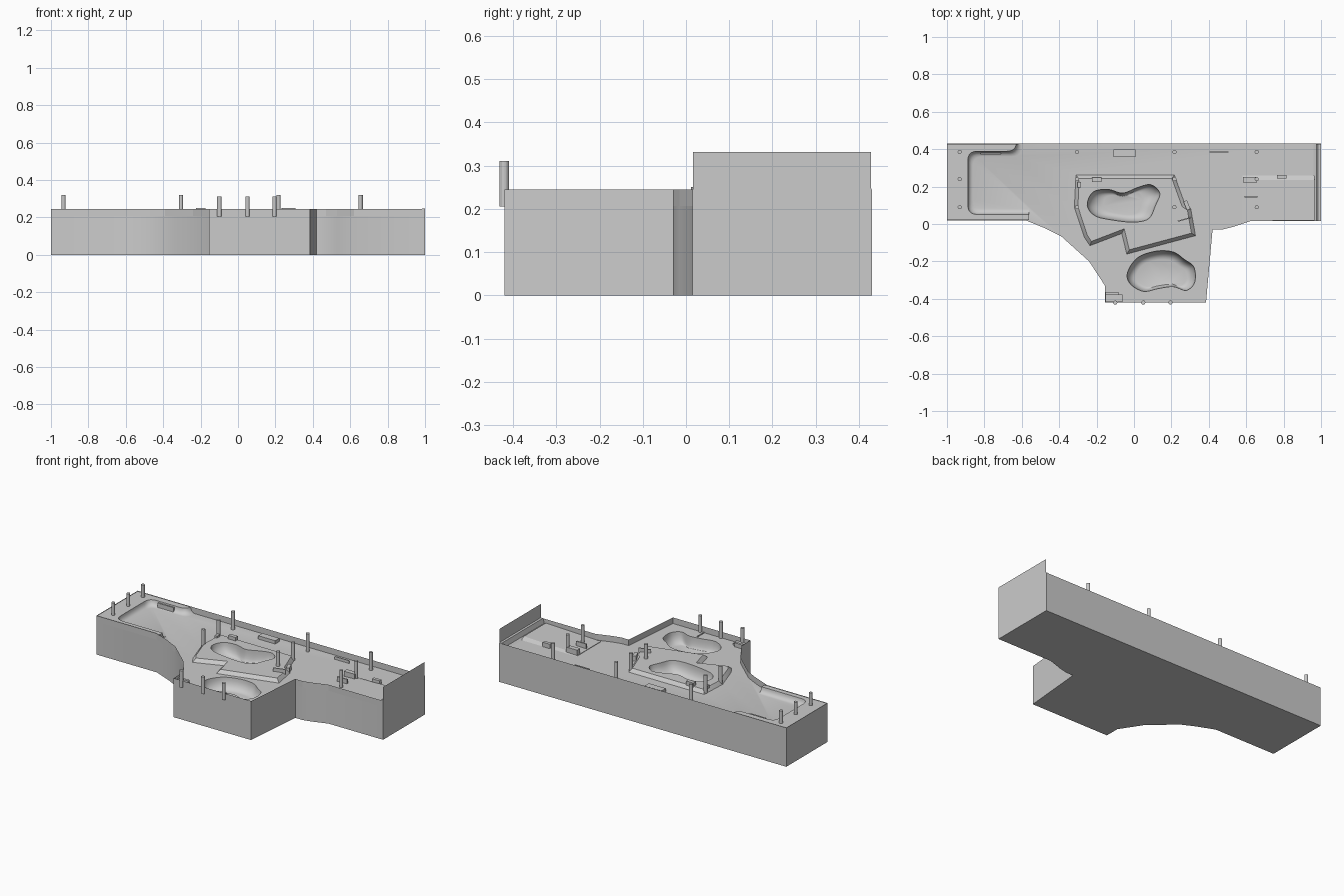
import bpy, bmesh, math
from mathutils import Vector

if "Cube" in bpy.data.objects:
    bpy.data.objects.remove(bpy.data.objects["Cube"])

FLOOR, DECK, RIM = 0.207, 0.228, 0.245


def mesh_object(name, bm):
    bmesh.ops.recalc_face_normals(bm, faces=bm.faces)
    me = bpy.data.meshes.new(name)
    bm.to_mesh(me)
    bm.free()
    ob = bpy.data.objects.new(name, me)
    bpy.context.collection.objects.link(ob)
    return ob


def loft(name, rings, caps=True):
    """Join equal-length outlines, each given as (points, z)."""
    bm = bmesh.new()
    loops = [[bm.verts.new((p[0], p[1], z)) for p in pts] for pts, z in rings]
    n = len(loops[0])
    for a, b in zip(loops, loops[1:]):
        for i in range(n):
            j = (i + 1) % n
            bm.faces.new((a[i], a[j], b[j], b[i]))
    if caps:
        bm.faces.new(loops[0][::-1])
        bm.faces.new(loops[-1])
    return mesh_object(name, bm)


def inset(poly, d):
    """Move every edge of a counter-clockwise outline inward by d."""
    out, n = [], len(poly)
    for i in range(n):
        a, p, b = (Vector(poly[(i + k) % n]) for k in (-1, 0, 1))
        u, v = (p - a).normalized(), (b - p).normalized()
        n1, n2 = Vector((-u.y, u.x)), Vector((-v.y, v.x))
        out.append(p + (n1 + n2) * d / (1 + n1.dot(n2)))
    return out


def rounded(poly, r, steps=5):
    out, n = [], len(poly)
    for i in range(n):
        a, p, b = (Vector(poly[(i + k) % n]) for k in (-1, 0, 1))
        s, e = p + (a - p).normalized() * r, p + (b - p).normalized() * r
        for k in range(steps + 1):
            t = k / steps
            out.append(s * (1 - t) ** 2 + p * 2 * t * (1 - t) + e * t * t)
    return out


def smooth_loop(pts, sub=5):
    """Closed Catmull-Rom curve through the points."""
    out, n = [], len(pts)
    for i in range(n):
        a, b, c, d = (Vector(pts[(i + k) % n]) for k in (-1, 0, 1, 2))
        for k in range(sub):
            t = k / sub
            out.append(0.5 * (2 * b + (c - a) * t + (2 * a - 5 * b + 4 * c - d) * t ** 2
                              + (3 * b - a - 3 * c + d) * t ** 3))
    return out


def boolean(target, tool, operation):
    m = target.modifiers.new("join", 'BOOLEAN')
    m.object, m.operation, m.solver = tool, operation, 'EXACT'
    bpy.context.view_layer.update()
    dg = bpy.context.evaluated_depsgraph_get()
    me = bpy.data.meshes.new_from_object(target.evaluated_get(dg))
    target.modifiers.clear()
    target.data = me
    bpy.data.objects.remove(tool)


def box(name, x, y, z0, z1, lx, ly, angle=0):
    c, s = math.cos(angle), math.sin(angle)
    pts = [(x + c * u * lx / 2 - s * v * ly / 2, y + s * u * lx / 2 + c * v * ly / 2)
           for u, v in ((-1, -1), (1, -1), (1, 1), (-1, 1))]
    return loft(name, [(pts, z0), (pts, z1)])


def bowl_cutter(pts, inner, top, depth):
    """Curved basin: outline shrinks into the inner box (x0, x1, y0, y1)."""
    o = smooth_loop(pts)
    xs, ys = [p.x for p in o], [p.y for p in o]
    x0, x1, y0, y1 = inner
    flat = [Vector((x0 + (p.x - min(xs)) / (max(xs) - min(xs)) * (x1 - x0),
                    y0 + (p.y - min(ys)) / (max(ys) - min(ys)) * (y1 - y0))) for p in o]
    rings = [(o, top + 0.05)]
    for k in range(7):
        a = k / 6 * math.pi / 2
        rings.append(([p.lerp(q, 1 - math.cos(a)) for p, q in zip(o, flat)][:],
                      top - depth * math.sin(a)))
    # reverse the curve so the wall is steep at the rim and flattens at the bottom
    return loft("bowl_cutter", rings)


# Ground block
outline = [(-1, 0.02), (-0.58, 0.02), (-0.47, -0.025), (-0.39, -0.065), (-0.24, -0.20),
           (-0.155, -0.33), (-0.155, -0.42), (0.385, -0.42), (0.42, -0.03), (0.47, -0.03),
           (0.53, -0.015), (0.62, 0.015), (1, 0.015), (1, 0.43), (-1, 0.43)]
park = loft("park_ground", [(outline, 0), (outline, FLOOR)])

# Raised left end with a rounded bank cut into it
left = inset([(-1, 0.02), (-0.56, 0.02), (-0.56, 0.43), (-1, 0.43)], 0.001)
left_deck = loft("left_deck", [(left, 0.19), (left, 0.242)])
pit = [(-0.89, 0.39), (-0.89, 0.05), (-0.48, 0.05), (-0.48, 0.5), (-0.63, 0.5), (-0.63, 0.39)]
rings = [(rounded(pit, 0.05), 0.27)]
for k in range(5):
    a = k / 4 * math.pi / 2
    rings.append((rounded(inset(pit, 0.028 * (1 - math.cos(a)) + 0.001), 0.05),
                  0.243 - (0.243 - FLOOR) * math.sin(a)))
rings.append((rings[-1][0], 0.18))
boolean(left_deck, loft("pit_cutter", rings), 'DIFFERENCE')
boolean(park, left_deck, 'UNION')

# Central deck with sloped sides
deck = [(-0.31, 0.262), (-0.318, 0.09), (-0.265, -0.07), (-0.235, -0.115), (-0.065, -0.05),
        (-0.038, -0.16), (0.328, -0.062), (0.302, 0.085), (0.272, 0.105), (0.215, 0.262)]
boolean(park, loft("deck", [(inset(deck, -0.012), 0.19), (deck, FLOOR + 0.001),
                            (inset(deck, 0.018), DECK)]), 'UNION')

# Two kidney-shaped bowls
upper = [(-0.25, 0.10), (-0.21, 0.045), (-0.12, 0.022), (0.0, 0.01), (0.08, 0.03),
         (0.115, 0.10), (0.138, 0.165), (0.09, 0.21), (0.02, 0.195), (-0.06, 0.165),
         (-0.14, 0.185), (-0.22, 0.17)]
lower = [(-0.035, -0.26), (-0.02, -0.32), (0.05, -0.36), (0.13, -0.345), (0.21, -0.335),
         (0.28, -0.355), (0.325, -0.31), (0.32, -0.23), (0.27, -0.19), (0.21, -0.15),
         (0.12, -0.145), (0.02, -0.18)]
boolean(park, bowl_cutter(upper, (-0.165, 0.05, 0.05, 0.17), DECK, 0.075), 'DIFFERENCE')
boolean(park, bowl_cutter(lower, (0.01, 0.28, -0.335, -0.19), FLOOR, 0.07), 'DIFFERENCE')
bpy.ops.object.select_all(action='DESELECT')
park.select_set(True)
bpy.context.view_layer.objects.active = park
bpy.ops.object.shade_smooth_by_angle(angle=math.radians(30))

# Thin outer border and tall end screen
loft("border_skirt", [(outline, FLOOR), (outline, RIM)], caps=False)
bm = bmesh.new()
bm.faces.new([bm.verts.new((1, y, z)) for y, z in
              ((0.016, RIM), (0.428, RIM), (0.428, 0.332), (0.016, 0.332))])
mesh_object("end_screen", bm)


def extrude_x(name, profile, x0, x1):
    """Profile given in (y, z), swept along x."""
    b = bmesh.new()
    s = [[b.verts.new((x, y, z)) for y, z in profile] for x in (x0, x1)]
    n = len(profile)
    for i in range(n):
        b.faces.new((s[0][i], s[0][(i + 1) % n], s[1][(i + 1) % n], s[1][i]))
    for loop in s:
        b.faces.new(loop)
    return b, s


# Right-hand raised floor, ramping up from the middle
b, ends = extrude_x("right_floor", [(0.018, 0.20), (0.26, 0.20), (0.26, FLOOR), (0.235, 0.222),
                                    (0.018, 0.222)], 0.58, 0.965)
for v in ends[0][3:]:
    v.co.z = FLOOR + 0.003
mesh_object("right_floor", b)

# Bank against the right end
b = bmesh.new()
prof = [(0.96, 0.2), (0.96, FLOOR), (0.975, 0.217), (0.984, 0.247), (0.999, 0.247), (0.999, 0.2)]
s = [[b.verts.new((x, y, z)) for x, z in prof] for y in (0.017, 0.429)]
for i in range(6):
    b.faces.new((s[0][i], s[0][(i + 1) % 6], s[1][(i + 1) % 6], s[1][i]))
for loop in s:
    b.faces.new(loop)
mesh_object("right_bank", b)

# Ledges, boxes and rails: name, x, y, z0, z1, length, width, angle
for args in (("back_box", -0.05, 0.378, 0.2, 0.228, 0.118, 0.042, 0),
             ("deck_box", -0.2, 0.236, 0.2, 0.25, 0.05, 0.024, 0),
             ("right_box", 0.62, 0.236, 0.2, 0.242, 0.075, 0.03, 0),
             ("right_small_box", 0.79, 0.252, 0.2, 0.235, 0.05, 0.02, 0),
             ("right_rail", 0.625, 0.146, 0.2, 0.24, 0.07, 0.008, 0),
             ("back_rail", 0.455, 0.386, 0.2, 0.225, 0.10, 0.005, 0),
             ("left_rail", -0.765, 0.376, 0.205, 0.238, 0.11, 0.008, 0),
             ("deck_rail", 0.27, 0.025, 0.22, 0.25, 0.075, 0.006, 0.28),
             ("deck_ledge_upper", 0.283, 0.10, 0.2, 0.24, 0.05, 0.02, -1.2),
             ("deck_ledge_left", -0.292, 0.21, 0.2, 0.24, 0.018, 0.03, 0),
             ("corner_step_low", -0.107, -0.397, 0.2, 0.22, 0.09, 0.04, 0),
             ("corner_step_high", -0.117, -0.372, 0.2, 0.232, 0.07, 0.015, 0),
             ("front_ridge", 0.167, -0.385, 0.2, 0.212, 0.006, 0.065, 0)):
    box(*args)

# Round posts
posts = [(x, y, 0.32) for x in (-0.932, -0.304, 0.216, 0.656) for y in (0.09, 0.24, 0.385)]
posts += [(x, -0.42, 0.311) for x in (-0.1, 0.05, 0.195)]
for x, y, top in posts:
    ring = [(x + 0.011 * math.cos(k * math.pi / 6), y + 0.011 * math.sin(k * math.pi / 6))
            for k in range(12)]
    loft("post", [(ring, 0.205), (ring, top)])
